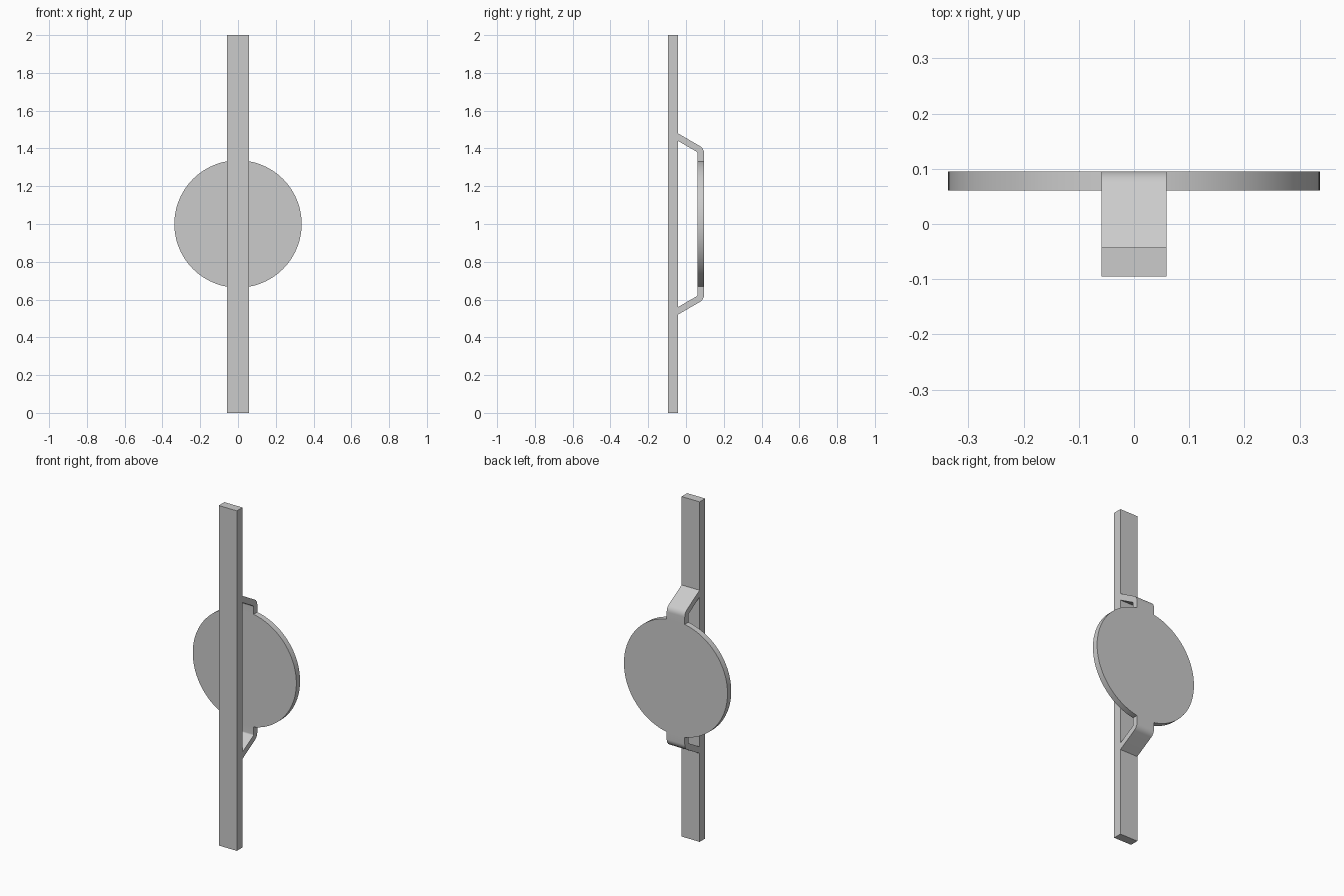
import bpy, bmesh
from math import sin, cos, tan, radians
from mathutils import Matrix, Vector

if "Cube" in bpy.data.objects:
    bpy.data.objects.remove(bpy.data.objects["Cube"])

HALF_W = 0.0587            # half width of bar and brackets
BAR_Y = (-0.095, -0.043)   # grip bar depth
PLATE_Y = (0.061, 0.0955)  # round plate depth
RADIUS = 0.337
MID_Z = 1.0


def finish(name, bm, smooth=False):
    bmesh.ops.recalc_face_normals(bm, faces=bm.faces)
    mesh = bpy.data.meshes.new(name)
    bm.to_mesh(mesh)
    bm.free()
    ob = bpy.data.objects.new(name, mesh)
    bpy.context.collection.objects.link(ob)
    if smooth:
        bpy.ops.object.select_all(action='DESELECT')
        ob.select_set(True)
        bpy.context.view_layer.objects.active = ob
        bpy.ops.object.shade_smooth_by_angle(angle=radians(30))
    return ob


# Long flat bar
bm = bmesh.new()
bmesh.ops.create_cube(bm, size=1)
bmesh.ops.scale(bm, vec=(2 * HALF_W, BAR_Y[1] - BAR_Y[0], 2), verts=bm.verts)
bmesh.ops.translate(bm, vec=(0, sum(BAR_Y) / 2, MID_Z), verts=bm.verts)
finish("long_bar", bm)

# Round plate
bm = bmesh.new()
bmesh.ops.create_cone(bm, cap_ends=True, segments=96, radius1=RADIUS,
                      radius2=RADIUS, depth=PLATE_Y[1] - PLATE_Y[0],
                      matrix=Matrix.Translation((0, sum(PLATE_Y) / 2, MID_Z))
                      @ Matrix.Rotation(radians(90), 4, 'X'))
finish("round_plate", bm, True)

# Bent brackets: side profile (y, height above the middle), mirrored up and down
thick = PLATE_Y[1] - PLATE_Y[0]
slope = radians(30)
inner_r, outer_r = 0.01, 0.01 + thick
top_at_bar = 0.48
root_y = BAR_Y[1] - 0.003
outer_corner = top_at_bar - tan(slope) * (PLATE_Y[1] - BAR_Y[1])
centre = Vector((PLATE_Y[1] - outer_r, outer_corner - outer_r * tan(radians(30))))
plate_end = (RADIUS ** 2 - HALF_W ** 2) ** 0.5


def arc(r, steps=8):
    angles = [radians(60) * i / steps for i in range(steps + 1)]
    return [(centre.x + r * cos(a), centre.y + r * sin(a)) for a in angles]


top_root = top_at_bar + 0.003 * tan(slope)
profile = ([(PLATE_Y[1], plate_end)] + arc(outer_r)
           + [(root_y, top_root), (root_y, top_root - thick / cos(slope))]
           + arc(inner_r)[::-1] + [(PLATE_Y[0], plate_end)])

for name, side in (("upper_bracket", 1), ("lower_bracket", -1)):
    bm = bmesh.new()
    face = bm.faces.new([bm.verts.new((-HALF_W, y, MID_Z + side * h))
                         for y, h in profile])
    new = bmesh.ops.extrude_face_region(bm, geom=[face])["geom"]
    bmesh.ops.translate(bm, vec=(2 * HALF_W, 0, 0),
                        verts=[v for v in new if isinstance(v, bmesh.types.BMVert)])
    finish(name, bm, True)
